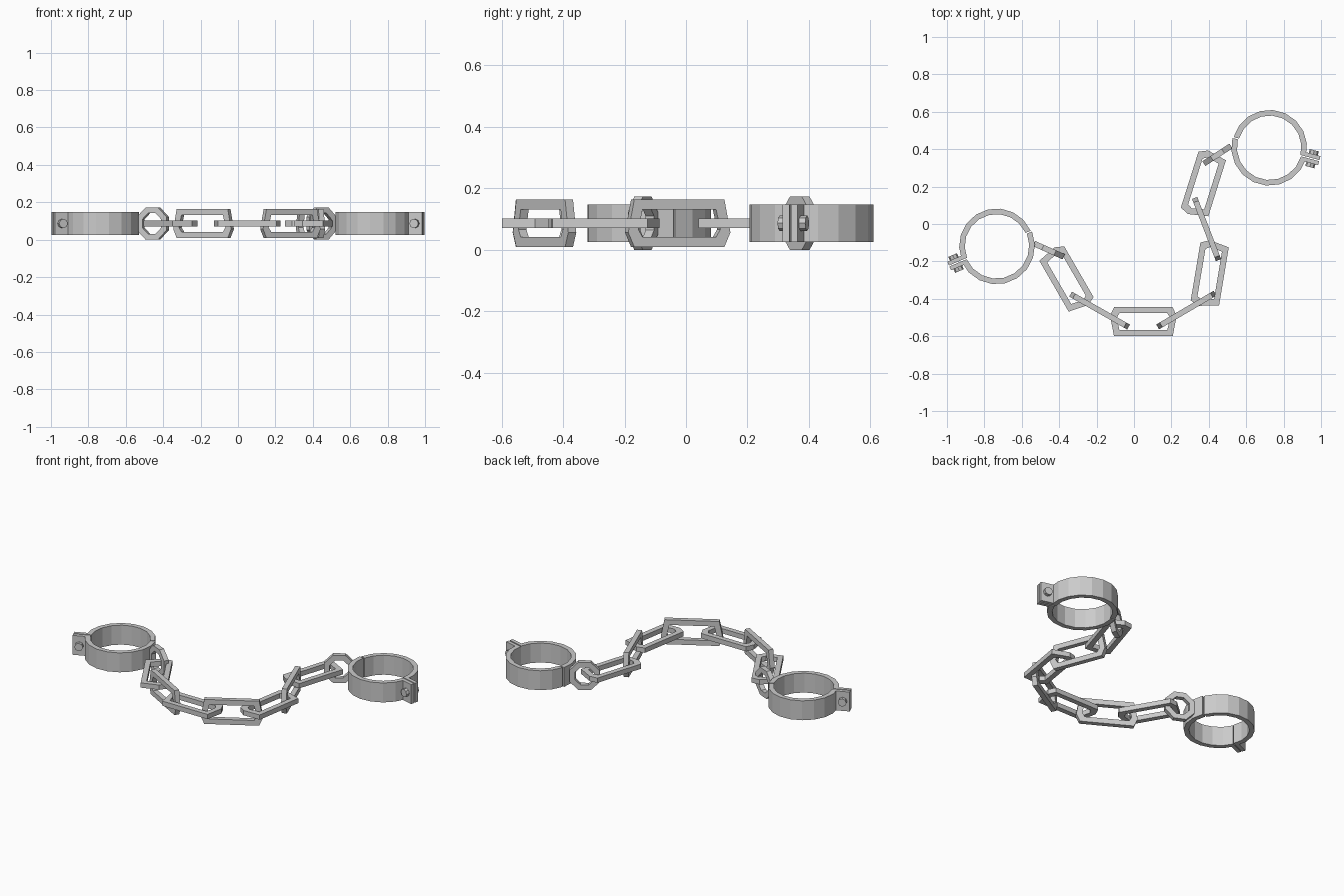
import bpy, bmesh
from math import sin, cos, radians, pi
from mathutils import Matrix, Vector

if "Cube" in bpy.data.objects:
    bpy.data.objects.remove(bpy.data.objects["Cube"])

MID = 0.0865  # height of the chain's centre plane


def band(name, outer, inner, depth, mat, closed=True):
    """Extruded band between two matching 2D outlines, thickness centred on local z."""
    bm = bmesh.new()
    rows = []
    for (a, b), (c, d) in zip(outer, inner):
        h = depth / 2
        rows.append([bm.verts.new(p) for p in ((a, b, h), (a, b, -h), (c, d, -h), (c, d, h))])
    n = len(rows)
    for i in range(n if closed else n - 1):
        p, q = rows[i], rows[(i + 1) % n]
        for k in range(4):
            bm.faces.new((p[k], q[k], q[(k + 1) % 4], p[(k + 1) % 4]))
    if not closed:
        bm.faces.new(rows[0])
        bm.faces.new(rows[-1])
    return finish(name, bm, mat)


def finish(name, bm, mat):
    bmesh.ops.recalc_face_normals(bm, faces=bm.faces)
    me = bpy.data.meshes.new(name)
    bm.to_mesh(me)
    bm.free()
    ob = bpy.data.objects.new(name, me)
    ob.matrix_world = mat
    bpy.context.collection.objects.link(ob)
    return ob


def box(name, size, loc, mat):
    bm = bmesh.new()
    bmesh.ops.create_cube(bm, size=1)
    bmesh.ops.scale(bm, vec=size, verts=bm.verts)
    bmesh.ops.translate(bm, vec=loc, verts=bm.verts)
    return finish(name, bm, mat)


def arc(r, start, end, steps):
    return [(r * cos(radians(start + (end - start) * i / steps)),
             r * sin(radians(start + (end - start) * i / steps))) for i in range(steps + 1)]


def place(x, y, deg, upright=False):
    m = Matrix.Translation((x, y, MID)) @ Matrix.Rotation(radians(deg), 4, 'Z')
    return m @ Matrix.Rotation(pi / 2, 4, 'X') if upright else m


def cuff(side, x, y, deg, ring_side):
    """Two-piece cuff; local +x points at the bolted clasp."""
    m = place(x, y, deg)
    for k, s in (("a", 1), ("b", -1)):
        grow = 0.005 if s == ring_side else 0
        band(f"{side}_cuff_half_{k}", arc(0.2 + grow, s * 1, s * 179, 9),
             arc(0.17 + grow, s * 1, s * 179, 9), 0.122, m, False)
        # clasp plate and bolt end
        box(f"{side}_clasp_plate_{k}", (0.085, 0.022, 0.122), (0.2325, s * 0.014, 0), m)
        bm = bmesh.new()
        bmesh.ops.create_cone(bm, cap_ends=True, segments=8, radius1=0.025, radius2=0.025, depth=0.025,
                              matrix=Matrix.Translation((0.235, s * 0.034, 0)) @ Matrix.Rotation(pi / 2, 4, 'X'))
        finish(f"{side}_bolt_head_{k}", bm, m)


cuff("left", -0.735, -0.117, 203, 1)
cuff("right", 0.725, 0.41, -15, -1)

# octagonal rings joining cuffs to chain
def octagon(apothem):
    r = apothem / cos(pi / 8)
    return [(r * cos(pi / 8 + i * pi / 4), r * sin(pi / 8 + i * pi / 4)) for i in range(8)]

for name, x, y, deg in (("left_ring", -0.455, -0.14, -24), ("right_ring", 0.446, 0.37, 33)):
    band(name, octagon(0.0865), octagon(0.055), 0.03, place(x, y, deg, True))

# six-cornered chain links, alternately flat and upright
def hexagon(tip, side, half, v):
    return [(tip, v), (side, half), (-side, half), (-tip, v), (-side, -half), (side, -half)]

outer = hexagon(0.178, 0.157, 0.077, 0.03)
inner = hexagon(0.143, 0.128, 0.045, 0.02)
links = [(-0.361, -0.294, -60), (-0.184, -0.463, -29.6), (0.05, -0.522, 0), (0.28, -0.46, 30.4),
         (0.405, -0.267, 80.5), (0.388, -0.027, 111), (0.371, 0.214, 72.5)]
for i, (x, y, deg) in enumerate(links):
    upright = i % 2 == 1
    m = place(x, y, deg, upright)
    if upright:
        m = m @ Matrix.Rotation(pi, 4, 'Z')
    band(f"chain_link_{i + 1}", outer, inner, 0.03, m)
